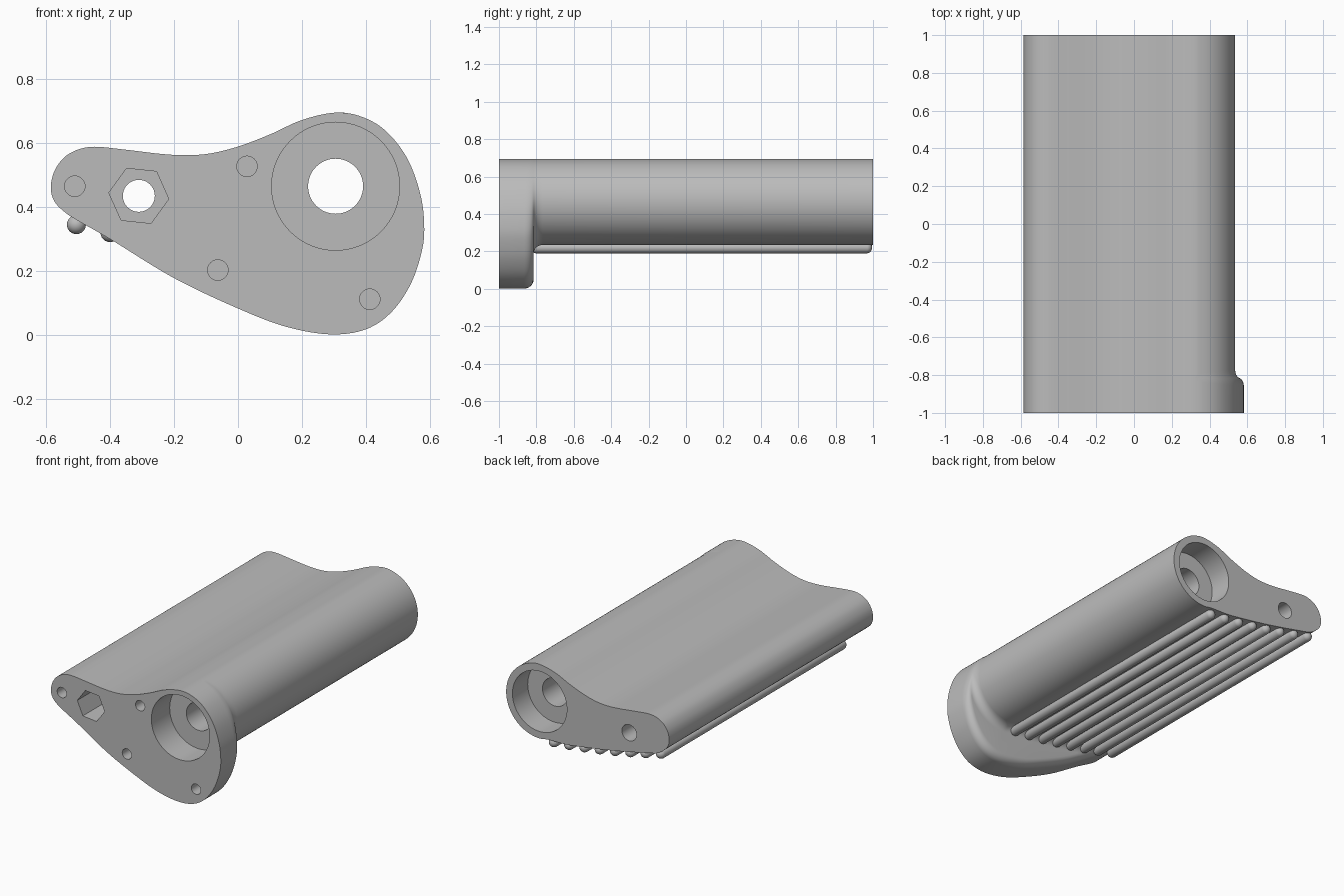
import bpy, bmesh, math
from mathutils import Vector, Matrix

if "Cube" in bpy.data.objects:
    bpy.data.objects.remove(bpy.data.objects["Cube"])

grey = bpy.data.materials.new("plain grey")
grey.use_nodes = True
COLOUR = (0.5, 0.5, 0.5, 1)
grey.diffuse_color = COLOUR
grey.node_tree.nodes["Principled BSDF"].inputs["Base Color"].default_value = COLOUR

BARREL = Vector((0.305, 0.465))   # large bore centre (x, z)
BOLT = Vector((-0.31, 0.435))     # nut and bolt centre
STEPS = 8


def rib_z(x):
    u = (x + 0.505) / 0.735
    return 0.345 - 0.125 * u * (1.45 - 0.45 * u)


def add_object(name, bm):
    mesh = bpy.data.meshes.new(name)
    bmesh.ops.recalc_face_normals(bm, faces=bm.faces)
    bm.to_mesh(mesh)
    bm.free()
    mesh.materials.append(grey)
    ob = bpy.data.objects.new(name, mesh)
    bpy.context.collection.objects.link(ob)
    return ob


def smooth(ob):
    bpy.ops.object.select_all(action='DESELECT')
    ob.select_set(True)
    bpy.context.view_layer.objects.active = ob
    bpy.ops.object.shade_smooth_by_angle(angle=math.radians(35))


def closed_curve(keys):
    """Smooth closed curve through the key points."""
    pts, n = [Vector(k) for k in keys], len(keys)
    out = []
    for i in range(n):
        a, b, c, d = (pts[(i + j) % n] for j in (-1, 0, 1, 2))
        for s in range(STEPS):
            t = s / STEPS
            out.append(0.5 * (2 * b + (c - a) * t + (2 * a - 5 * b + 4 * c - d) * t * t
                              + (3 * b - a - 3 * c + d) * t ** 3))
    return out


def resample(pts, count):
    """Even spacing along an open polyline."""
    dist = [0]
    for p, q in zip(pts, pts[1:]):
        dist.append(dist[-1] + (q - p).length)
    out, i = [], 0
    for k in range(count):
        want = dist[-1] * k / (count - 1)
        while i < len(pts) - 2 and dist[i + 1] < want:
            i += 1
        t = (want - dist[i]) / max(dist[i + 1] - dist[i], 1e-9)
        out.append(pts[i].lerp(pts[i + 1], min(t, 1)))
    return out


# Outlines: shared upper edge, then separate lower edges for flange and body
upper = [(0.305, 0.695), (0.2, 0.672), (0.1, 0.627), (0, 0.589), (-0.09, 0.567),
         (-0.17, 0.562), (-0.25, 0.567), (-0.35, 0.579), (-0.46, 0.588), (-0.53, 0.565),
         (-0.57, 0.52), (-0.585, 0.465), (-0.575, 0.42), (-0.545, 0.387), (-0.505, 0.36)]
flange_low = [(-0.4, 0.3), (-0.2, 0.178), (0, 0.083), (0.15, 0.026), (0.29, 0.002),
              (0.4, 0.018), (0.48, 0.072), (0.54, 0.16), (0.574, 0.26), (0.582, 0.34),
              (0.57, 0.44), (0.53, 0.55), (0.465, 0.635), (0.39, 0.681)]
body_low = [(x, rib_z(x) + 0.015) for x in (-0.4, -0.295, -0.19, -0.085, 0.02, 0.125)]
body_low += [(BARREL.x + 0.23 * math.cos(math.radians(a)), BARREL.y + 0.23 * math.sin(math.radians(a)))
             for a in range(-105, 80, 15)]

cut = (len(upper) - 1) * STEPS
flange_all = closed_curve(upper + flange_low)
body_all = closed_curve(upper + body_low)
shared = flange_all[:cut]


def lower_part(curve):
    return resample(curve[cut:] + [curve[0]], 130)[:-1]


flange = shared + lower_part(flange_all)
body = shared + lower_part(body_all)

# Main housing: rounded flange flowing into the long body through a fillet
R, MID, ARC = 0.05, -0.815, 6
columns = []
for p, q in zip(flange, body):
    depth = (q - p).length
    if depth < 0.003:
        p = q = (p + q) / 2
        depth = 0
    sweep = math.acos(max(0, 1 - depth / (2 * R)))
    half = R * math.sin(sweep)
    prof = [(-1, 0)]
    for k in range(ARC + 1):
        a = sweep * k / ARC
        prof.append((MID - half + R * math.sin(a), R * (1 - math.cos(a))))
    for k in range(ARC, -1, -1):
        a = sweep * k / ARC
        prof.append((MID + half - R * math.sin(a), depth - R * (1 - math.cos(a))))
    prof.append((1, depth))
    col = []
    for y, n in prof:
        w = p.lerp(q, n / depth if depth else 0)
        col.append((w.x, y, w.y))
    columns.append(col)

bm = bmesh.new()
grid = [[bm.verts.new(c) for c in col] for col in columns]
for i, col in enumerate(grid):
    nxt = grid[(i + 1) % len(grid)]
    for j in range(len(col) - 1):
        bm.faces.new((col[j], col[j + 1], nxt[j + 1], nxt[j]))
bm.faces.new([c[0] for c in grid])
bm.faces.new([c[-1] for c in reversed(grid)])
bmesh.ops.remove_doubles(bm, verts=bm.verts, dist=1e-5)
housing = add_object("housing", bm)


def drill(centre, radius, y0, y1, sides=64, turn=0):
    """Cut a straight hole along y."""
    b = bmesh.new()
    place = (Matrix.Translation((centre[0], (y0 + y1) / 2, centre[1]))
             @ Matrix.Rotation(math.radians(turn), 4, 'Y') @ Matrix.Rotation(math.pi / 2, 4, 'X'))
    bmesh.ops.create_cone(b, cap_ends=True, segments=sides, radius1=radius, radius2=radius,
                          depth=y1 - y0, matrix=place)
    cutter = add_object("hole_cutter", b)
    cutter.hide_render = True
    mod = housing.modifiers.new("hole", 'BOOLEAN')
    mod.operation, mod.solver, mod.object = 'DIFFERENCE', 'EXACT', cutter
    bpy.context.view_layer.objects.active = housing
    bpy.ops.object.modifier_apply(modifier=mod.name)
    bpy.data.objects.remove(cutter)


# Bearing seats and shaft bore
drill(BARREL, 0.2, -1.1, -0.82)
drill(BARREL, 0.187, 0.85, 1.1)
drill(BARREL, 0.086, -1.2, 1.2)
# Hexagonal nut pocket and bolt bore
drill(BOLT, 0.094, -1.1, -0.72, sides=6, turn=-24)
drill(BOLT, 0.05, -1.2, 1.2, sides=40)
# Screw holes
for spot in ((-0.51, 0.465), (0.028, 0.527), (-0.063, 0.203), (0.412, 0.112)):
    drill(spot, 0.032, -1.1, -0.85, sides=32)
smooth(housing)

# Grip ribs: round-ended rods along the underside
for i in range(8):
    x = -0.505 + 0.105 * i
    b = bmesh.new()
    bmesh.ops.create_uvsphere(b, u_segments=24, v_segments=11, radius=0.03,
                              matrix=Matrix.Rotation(math.pi / 2, 4, 'X'))
    for v in b.verts:
        v.co.y += 0.965 if v.co.y > 0 else -0.8
    bmesh.ops.translate(b, verts=b.verts, vec=(x, 0, rib_z(x)))
    smooth(add_object(f"grip_rib_{i + 1}", b))
